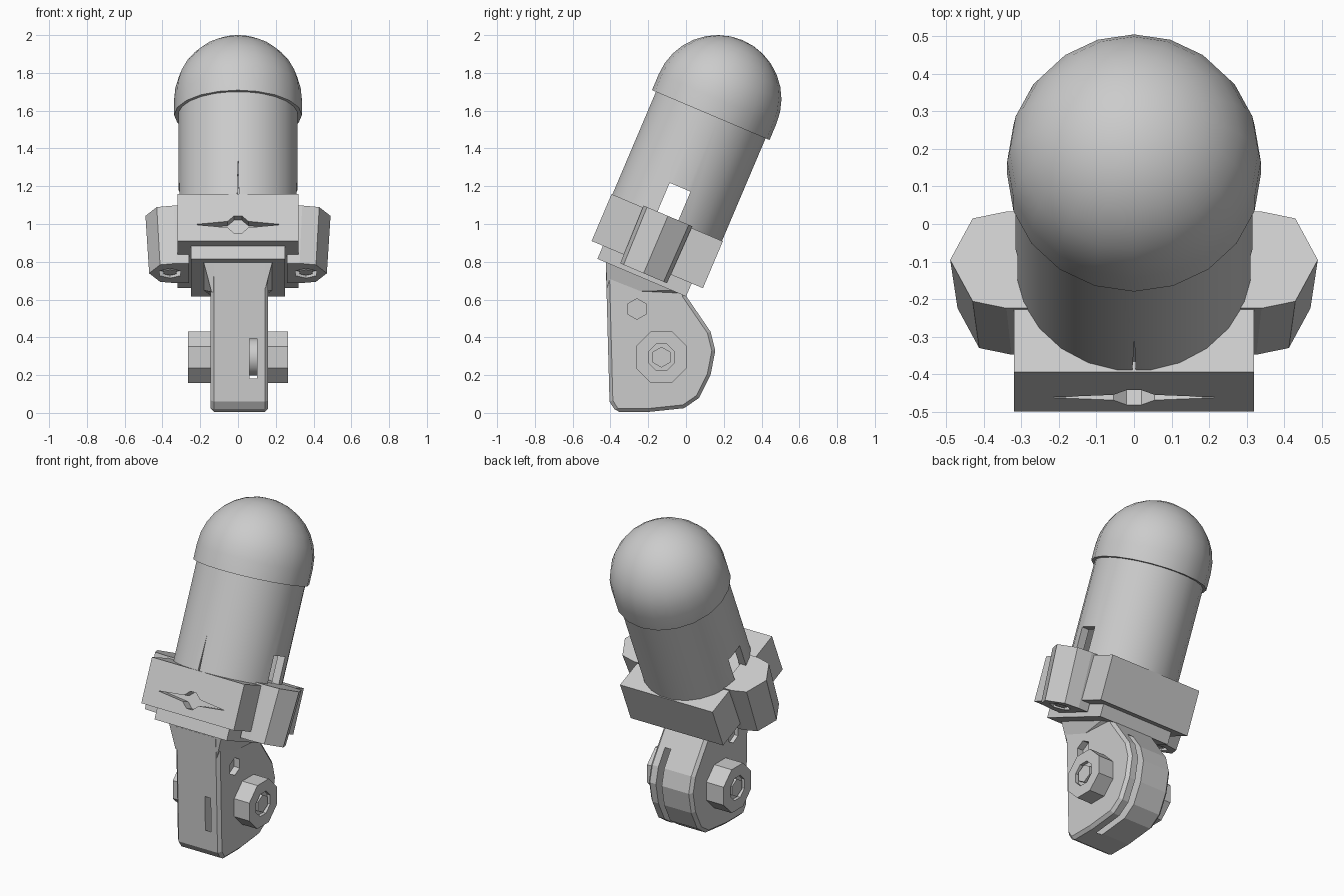
import bpy, bmesh, math
from mathutils import Matrix, Vector

cube = bpy.data.objects.get("Cube")
if cube:
    bpy.data.objects.remove(cube, do_unlink=True)

grey = bpy.data.materials.new("plain_grey")
grey.use_nodes = True
COLOUR = (0.6, 0.6, 0.6, 1)
grey.diffuse_color = COLOUR
grey.node_tree.nodes["Principled BSDF"].inputs["Base Color"].default_value = COLOUR

# Frame of the leaning upper body, origin under the collar
TILT = Matrix.Translation((0, -0.205, 0.785)) @ Matrix.Rotation(math.radians(-23), 4, 'X')
ALONG_X = Matrix(((0, 0, 1, 0), (1, 0, 0, 0), (0, 1, 0, 0), (0, 0, 0, 1)))
ALONG_Y = Matrix(((1, 0, 0, 0), (0, 0, 1, 0), (0, 1, 0, 0), (0, 0, 0, 1)))


def finish(name, bm, matrix=Matrix(), bevel=0, smooth=False):
    bm.transform(matrix)
    bmesh.ops.recalc_face_normals(bm, faces=bm.faces)
    mesh = bpy.data.meshes.new(name)
    bm.to_mesh(mesh)
    bm.free()
    mesh.materials.append(grey)
    ob = bpy.data.objects.new(name, mesh)
    bpy.context.collection.objects.link(ob)
    if bevel:
        mod = ob.modifiers.new("edge", 'BEVEL')
        mod.width, mod.segments = bevel, 1
        mod.limit_method, mod.angle_limit = 'ANGLE', math.radians(50)
        select(ob)
        bpy.ops.object.modifier_apply(modifier=mod.name)
    if smooth:
        select(ob)
        bpy.ops.object.shade_smooth_by_angle(angle=math.radians(35))
    return ob


def select(ob):
    bpy.ops.object.select_all(action='DESELECT')
    ob.select_set(True)
    bpy.context.view_layer.objects.active = ob


def prism(name, outline, low, high, matrix=Matrix(), low_scale=1, **kw):
    """Outline in the local xy plane, extruded from low to high."""
    bm = bmesh.new()
    bottom = [bm.verts.new((x * low_scale, y * low_scale, low)) for x, y in outline]
    top = [bm.verts.new((x, y, high)) for x, y in outline]
    bm.faces.new(bottom)
    bm.faces.new(top)
    for i in range(len(outline)):
        j = (i + 1) % len(outline)
        bm.faces.new((bottom[i], bottom[j], top[j], top[i]))
    return finish(name, bm, matrix, **kw)


def ring(radius, sides, cx=0, cy=0, turn=0.5):
    return [(cx + radius * math.cos(math.tau * (i + turn) / sides),
             cy + radius * math.sin(math.tau * (i + turn) / sides)) for i in range(sides)]


def rect(hx, hy, cx=0, cy=0):
    return [(cx - hx, cy - hy), (cx + hx, cy - hy), (cx + hx, cy + hy), (cx - hx, cy + hy)]


def cut(target, cutter):
    cutter.hide_render = True
    mod = target.modifiers.new("cut", 'BOOLEAN')
    mod.operation, mod.solver, mod.object = 'DIFFERENCE', 'EXACT', cutter
    select(target)
    bpy.ops.object.modifier_apply(modifier=mod.name)
    bpy.data.objects.remove(cutter, do_unlink=True)


# Barrel: hollow tube with a side slot and a thin front seam
barrel = prism("barrel", ring(0.318, 24), 0.2, 0.9, TILT)
cut(barrel, prism("bore", ring(0.27, 24), 0.25, 0.95, TILT))
cut(barrel, prism("side_slot", rect(0.06, 0.11, 0, 0.335), -0.5, 0.5, TILT @ ALONG_X))
cut(barrel, prism("seam", [(-0.006, 0.2), (0.006, 0.2), (0.001, 0.48)],
                  -0.4, -0.29, TILT @ ALONG_Y))
select(barrel)
bpy.ops.object.shade_smooth_by_angle(angle=math.radians(35))

# Rounded cap: lathe of a short skirt and a hemisphere
bm = bmesh.new()
profile = [(0.3, 0.86), (0.338, 0.86)]
profile += [(0.338 * math.cos(a), 0.953 + 0.338 * math.sin(a))
            for a in (i * math.pi / 16 for i in range(9))]
points = [bm.verts.new((r, 0, z)) for r, z in profile]
edges = [bm.edges.new(pair) for pair in zip(points, points[1:])]
bmesh.ops.spin(bm, geom=points + edges, cent=(0, 0, 0), axis=(0, 0, 1),
               angle=math.tau, steps=20)
bmesh.ops.remove_doubles(bm, verts=bm.verts, dist=0.0005)
finish("dome_cap", bm, TILT, smooth=True)

# Square collar with a star-shaped recess on its front
collar = prism("collar", rect(0.32, 0.32), 0, 0.27, TILT)
star = [(0.23, 0), (0.055, 0.018), (0.02, 0.05), (-0.02, 0.05), (-0.055, 0.018),
        (-0.23, 0), (-0.055, -0.018), (-0.02, -0.05), (0.02, -0.05), (0.055, -0.018)]
cut(collar, prism("front_recess", [(x, z + 0.095) for x, z in star],
                  -0.36, -0.26, TILT @ ALONG_Y))
prism("base_plate", rect(0.25, 0.255), -0.075, 0.01, TILT)

# Screw lugs on both sides, each with a screw recess underneath
for side, word in ((1, "left"), (-1, "right")):
    outline = [(0.27, -0.14), (0.34, -0.14), (0.43, -0.12), (0.49, 0),
               (0.43, 0.12), (0.34, 0.14), (0.27, 0.14)]
    lug = prism(word + "_lug", [(side * x, y) for x, y in outline],
                -0.05, 0.28, TILT, low_scale=0.96)
    cut(lug, prism("screw_recess", ring(0.065, 6, side * 0.36), -0.1, -0.02, TILT))
    prism(word + "_screw", ring(0.04, 6, side * 0.36), -0.045, 0, TILT)

# Hinge bracket, split by a round clearance around the bolt
HINGE_Y, HINGE_Z = -0.13, 0.295
side_profile = [(-0.425, 0.805), (-0.405, 0.06), (-0.37, 0.005), (-0.2, 0.005),
                (-0.01, 0.025), (0.07, 0.08), (0.13, 0.2), (0.155, 0.33),
                (0.13, 0.43), (0, 0.62), (-0.01, 0.66)]
bracket = prism("hinge_bracket", side_profile, -0.145, 0.16, ALONG_X, bevel=0.018)
cut(bracket, prism("clearance", ring(0.302, 32, HINGE_Y, HINGE_Z), 0.06, 0.1, ALONG_X))
for side in (1, -1):
    cut(bracket, prism("pin_recess", ring(0.055, 6, -0.26, 0.55),
                       side * 0.12, side * 0.3, ALONG_X))

# Flared root joining the bracket to the plate
bm = bmesh.new()
for x, y, z in ((0.185, -0.425, 0.81), (0.185, -0.02, 0.65),
                (0.14, -0.418, 0.64), (0.14, -0.02, 0.62)):
    for side in (1, -1):
        bm.verts.new((side * x, y, z))
bmesh.ops.convex_hull(bm, input=bm.verts)
finish("bracket_root", bm)

# Hinge bolt: shank, and an octagonal head with a hex socket on each side
prism("bolt_shank", ring(0.1, 16, HINGE_Y, HINGE_Z), -0.15, 0.15, ALONG_X, smooth=True)
for side, word in ((1, "left"), (-1, "right")):
    head = prism(word + "_bolt_head", ring(0.147, 8, HINGE_Y, HINGE_Z),
                 side * 0.13, side * 0.265, ALONG_X)
    cut(head, prism("socket", ring(0.075, 8, HINGE_Y, HINGE_Z),
                    side * 0.245, side * 0.3, ALONG_X))
    prism(word + "_bolt_tip", ring(0.055, 6, HINGE_Y, HINGE_Z),
          side * 0.2, side * 0.262, ALONG_X)
